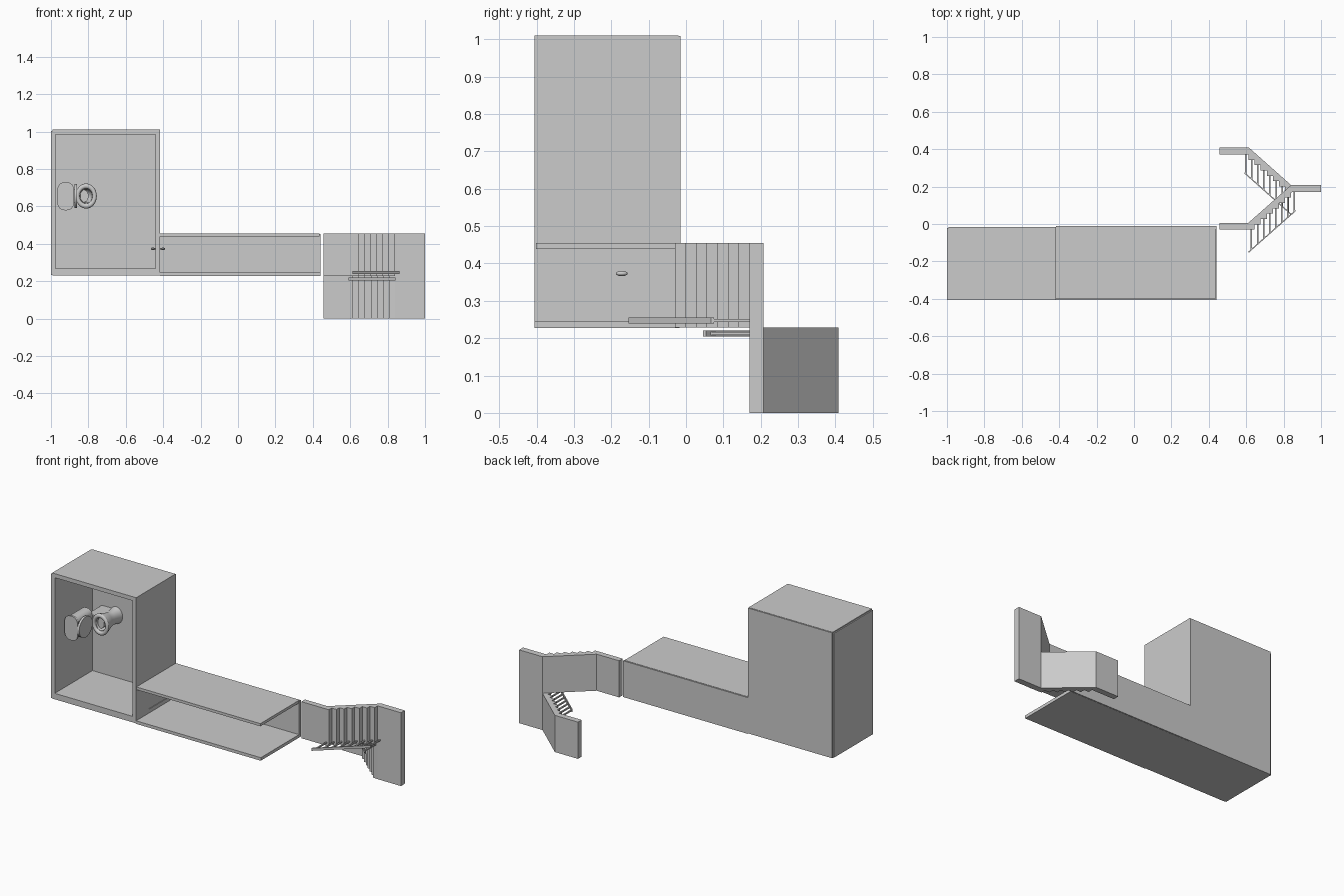
import bpy, bmesh, math
from mathutils import Matrix, Vector

if "Cube" in bpy.data.objects:
    bpy.data.objects.remove(bpy.data.objects["Cube"])

grey = bpy.data.materials.new("plain_grey")
grey.use_nodes = True
grey.diffuse_color = (0.6, 0.6, 0.6, 1)
grey.node_tree.nodes["Principled BSDF"].inputs["Base Color"].default_value = (0.6, 0.6, 0.6, 1)


def finish(name, bm, smooth=False):
    bmesh.ops.recalc_face_normals(bm, faces=bm.faces)
    mesh = bpy.data.meshes.new(name)
    bm.to_mesh(mesh)
    bm.free()
    mesh.materials.append(grey)
    obj = bpy.data.objects.new(name, mesh)
    bpy.context.collection.objects.link(obj)
    if smooth:
        bpy.ops.object.select_all(action="DESELECT")
        obj.select_set(True)
        bpy.context.view_layer.objects.active = obj
        bpy.ops.object.shade_smooth_by_angle(angle=math.radians(40))
    return obj


def box(name, x, y, z):
    bm = bmesh.new()
    size = Vector((x[1] - x[0], y[1] - y[0], z[1] - z[0]))
    mid = Vector((x[0] + x[1], y[0] + y[1], z[0] + z[1])) / 2
    bmesh.ops.create_cube(bm, size=1, matrix=Matrix.Translation(mid) @ Matrix.Diagonal(size).to_4x4())
    return finish(name, bm)


def prism(name, points, vector, smooth=False):
    bm = bmesh.new()
    face = bm.faces.new([bm.verts.new(p) for p in points])
    new = bmesh.ops.extrude_face_region(bm, geom=[face])["geom"]
    bmesh.ops.translate(bm, vec=vector, verts=[v for v in new if isinstance(v, bmesh.types.BMVert)])
    return finish(name, bm, smooth)


def lathe(name, profile, centre, sx, sz, steps=32):
    # Profile is (radius, y); the axis runs along y
    bm = bmesh.new()
    verts = [bm.verts.new((r, y, 0)) for r, y in profile]
    edges = [bm.edges.new(pair) for pair in zip(verts, verts[1:])]
    bmesh.ops.spin(bm, geom=verts + edges, axis=(0, 1, 0), cent=(0, 0, 0), angle=math.tau, steps=steps)
    bmesh.ops.remove_doubles(bm, verts=bm.verts, dist=0.0001)
    for v in bm.verts:
        v.co = Vector((v.co.x * sx + centre[0], v.co.y, v.co.z * sz + centre[1]))
    return finish(name, bm, True)


def rounded(x, z, r, y, n=8):
    # Rounded rectangle lying in the xz plane
    pts = []
    for k, (cx, cz) in enumerate([(x[1] - r, z[1] - r), (x[0] + r, z[1] - r),
                                  (x[0] + r, z[0] + r), (x[1] - r, z[0] + r)]):
        for i in range(n + 1):
            a = (k + i / n) * math.pi / 2
            pts.append((cx + r * math.cos(a), y, cz + r * math.sin(a)))
    return pts


# Tall room
FRONT, BACK = -0.405, -0.015
box("room_left_wall", (-1, -0.975), (FRONT, -0.022), (0.232, 1.003))
box("room_back_wall", (-0.993, -0.416), (-0.035, BACK), (0.23, 1.008))
box("room_top", (-0.993, -0.416), (FRONT, -0.02), (0.985, 1.01))
box("room_bottom", (-0.993, -0.416), (FRONT, -0.02), (0.23, 0.267))

# Side wall with a doorway notch, and its door
D0, D1, SILL = 0.27, 0.39, -0.03
outline = [(FRONT, 0.235), (SILL, 0.235), (SILL, D0), (-0.28, D0),
           (-0.28, D1), (SILL, D1), (SILL, 1.0), (FRONT, 1.0)]
prism("room_right_wall", [(-0.44, y, z) for y, z in outline], (0.024, 0, 0))
box("door", (-0.436, -0.42), (-0.28, SILL), (D0, D1))

# Door handle on both faces
bm = bmesh.new()
for x in (-0.455, -0.401):
    m = Matrix.Translation((x, -0.172, 0.373)) @ Matrix.Diagonal((0.011, 0.016, 0.007, 1))
    bmesh.ops.create_uvsphere(bm, u_segments=20, v_segments=12, radius=1, matrix=m)
spindle = Matrix.Translation((-0.428, -0.172, 0.373)) @ Matrix.Rotation(math.pi / 2, 4, "Y")
bmesh.ops.create_cone(bm, cap_ends=True, segments=16, radius1=0.004, radius2=0.004,
                      depth=0.05, matrix=spindle)
finish("door_handle", bm, True)

# Long hallway, open at the front and far end
box("hall_top", (-0.416, 0.435), (-0.402, -0.018), (0.438, 0.455))
box("hall_bottom", (-0.416, 0.44), (FRONT, -0.018), (0.227, 0.246))
box("hall_back_wall", (-0.416, 0.44), (-0.03, -0.012), (0.228, 0.453))

# Toilet
prism("toilet_tank", rounded((-0.96, -0.882), (0.584, 0.724), 0.034, -0.17), (0, -0.14, 0), True)
prism("toilet_tank_cover", rounded((-0.965, -0.877), (0.579, 0.729), 0.038, -0.31), (0, -0.012, 0), True)
prism("toilet_pedestal", rounded((-0.93, -0.8), (0.62, 0.69), 0.03, -0.035), (0, -0.135, 0), True)
CENTRE = (-0.812, 0.655)
lathe("toilet_bowl", [(0, -0.035), (0.8, -0.035), (0.74, -0.05), (0.62, -0.09), (0.75, -0.13),
                      (0.93, -0.165), (0.96, -0.185), (0.6, -0.185), (0.5, -0.13), (0, -0.1)],
      CENTRE, 0.055, 0.065)
seat = [(0.8 + 0.2 * math.cos(a), -0.188 - 0.011 * math.sin(a))
        for a in [i * math.tau / 12 for i in range(13)]]
lathe("toilet_seat", seat, CENTRE, 0.057, 0.067)
lid = [(-0.874, -0.262 + 0.066 * math.cos(i * math.tau / 32), 0.655 + 0.064 * math.sin(i * math.tau / 32))
       for i in range(32)]
prism("toilet_lid", lid, (0.013, 0, 0), True)

# Two stair flights meeting at a landing
RUN, RISE, COUNT = 0.0325, 0.0285, 7
upper = [(0.456, 0.005), (0.456, -0.03)]
x, y = 0.645, -0.03
for i in range(COUNT):
    upper += [(x, y), (x, y + RISE)]
    x, y = x + RUN, y + RISE
upper += [(0.85, 0.17), (0.85, 0.208), (0.84, 0.208), (0.61, 0.005)]
prism("upper_stairs", [(a, b, 0.228) for a, b in upper], (0, 0, 0.227))

lower = [(0.85, 0.208), (0.85, 0.17), (0.84, 0.17)]
x, y = 0.84 - RUN, 0.172
for i in range(COUNT):
    lower += [(x, y), (x, y + RISE)]
    x, y = x - RUN, y + RISE
lower += [(0.456, y), (0.456, 0.408), (0.615, 0.408), (0.84, 0.208)]
prism("lower_stairs", [(a, b, 0) for a, b in lower], (0, 0, 0.228))
box("landing", (0.842, 1), (0.17, 0.208), (0, 0.455))


# Handrails with one baluster per step
def railing(name, start, end, z, first, foot, slope):
    w = 0.004
    (x0, y0), (x1, y1) = start, end
    prism(name + "_handrail", [(x0, y0 - w, z - 0.008), (x1, y1 - w, z - 0.008),
                               (x1, y1 + w, z - 0.008), (x0, y0 + w, z - 0.008)], (0, 0, 0.016))
    for i in range(COUNT + 1):
        bx = first + RUN * i
        top = y0 + (y1 - y0) * (bx - x0) / (x1 - x0)
        box(f"{name}_baluster_{i + 1}", (bx - w, bx + w), (top, foot + slope * i), (z - w, z + w))


railing("upper", (0.613, -0.15), (0.863, 0.071), 0.247, 0.628, -0.028, RISE)
railing("lower", (0.59, 0.274), (0.842, 0.05), 0.212, 0.597, 0.376, -RISE)
